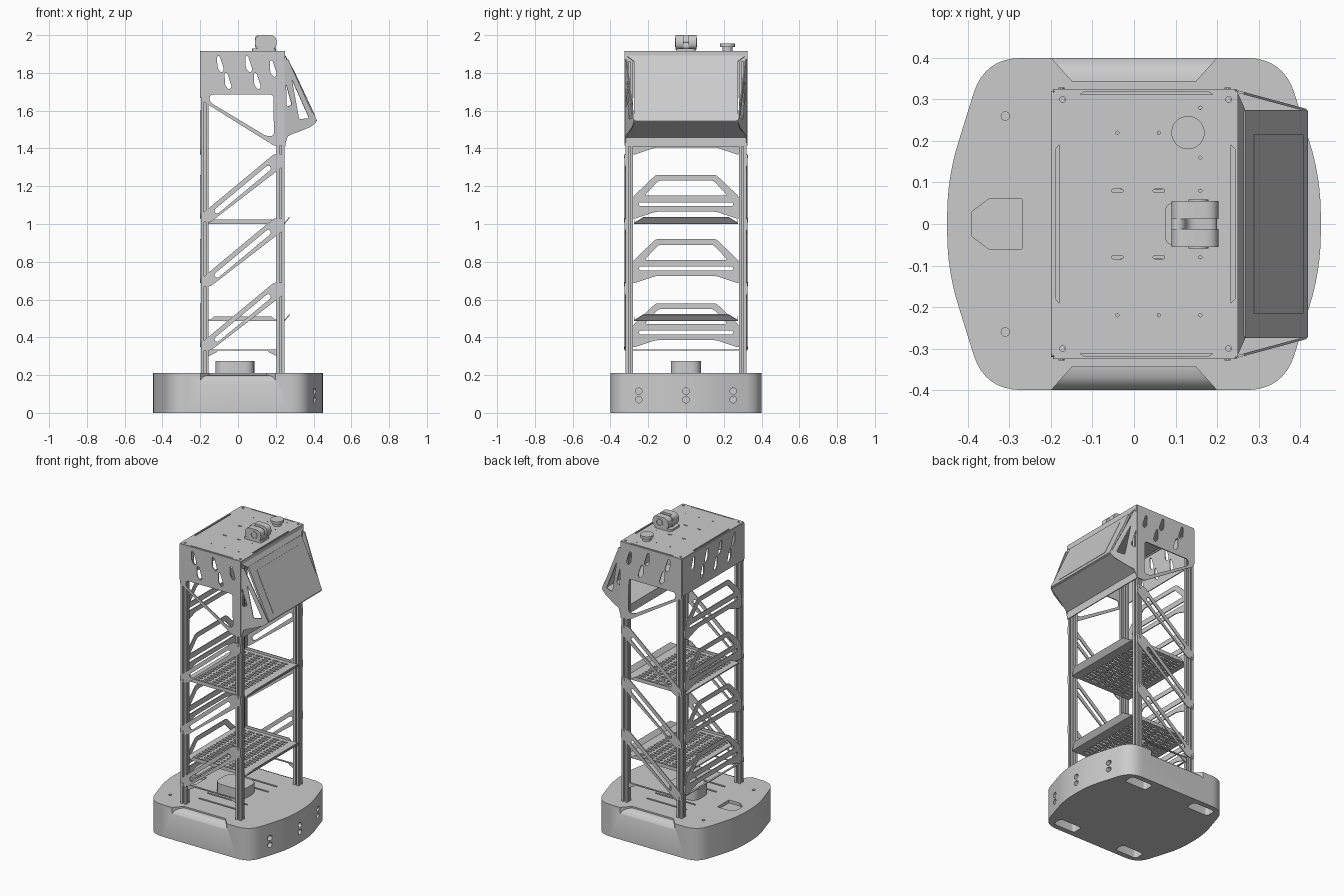
import bpy, bmesh, math
from mathutils import Vector, Matrix

cube = bpy.data.objects.get("Cube")
if cube:
    bpy.data.objects.remove(cube)

grey = bpy.data.materials.new("light_grey_metal")
grey.use_nodes = True
grey.diffuse_color = (0.6, 0.6, 0.6, 1)
grey.node_tree.nodes["Principled BSDF"].inputs["Base Color"].default_value = (0.6, 0.6, 0.6, 1)
X, Y, Z = Vector((1, 0, 0)), Vector((0, 1, 0)), Vector((0, 0, 1))
parts = []


def add_object(name, mesh):
    obj = bpy.data.objects.new(name, mesh)
    bpy.context.collection.objects.link(obj)
    mesh.materials.clear()
    mesh.materials.append(grey)
    parts.append(obj)
    return obj


def rounded(points, radius, steps=5):
    """Round every corner of a polygon."""
    pts, out = [Vector(p) for p in points], []
    for i, p in enumerate(pts):
        ends = []
        for q in (pts[i - 1], pts[(i + 1) % len(pts)]):
            d = q - p
            ends.append(p + d.normalized() * min(radius, d.length * 0.49))
        for k in range(steps + 1):
            t = k / steps
            out.append(ends[0] * (1 - t) ** 2 + p * 2 * t * (1 - t) + ends[1] * t * t)
    return out


def rect(x0, y0, x1, y1):
    return [(x0, y0), (x1, y0), (x1, y1), (x0, y1)]


def circle(x, y, r, n=20):
    return [(x + r * math.cos(2 * math.pi * k / n), y + r * math.sin(2 * math.pi * k / n)) for k in range(n)]


def slot(x0, y0, x1, y1, r, n=5):
    """Capsule outline between two points."""
    a = math.atan2(y1 - y0, x1 - x0) - math.pi / 2
    return [(cx + r * math.cos(a + s + math.pi * k / n), cy + r * math.sin(a + s + math.pi * k / n))
            for cx, cy, s in ((x1, y1, 0), (x0, y0, math.pi)) for k in range(n + 1)]


def teardrop(x, y, s=1):
    shape = [(-0.016, 0.045), (-0.002, 0.045), (0.022, -0.03), (0.008, -0.045), (-0.014, -0.02)]
    return rounded([(x + s * a, y + s * b) for a, b in shape], 0.012, 4)


def plate(name, outline, holes, thick, origin, u=X, v=Y):
    """Extruded profile with holes, centred on the plane spanned by u and v."""
    curve = bpy.data.curves.new(name, "CURVE")
    curve.dimensions, curve.fill_mode, curve.extrude = "2D", "BOTH", thick / 2
    for loop in [outline] + holes:
        spline = curve.splines.new("POLY")
        spline.points.add(len(loop) - 1)
        for point, p in zip(spline.points, loop):
            point.co = (p[0], p[1], 0, 1)
        spline.use_cyclic_u = True
    temp = bpy.data.objects.new(name, curve)
    mesh = bpy.data.meshes.new_from_object(temp)
    bpy.data.objects.remove(temp)
    bpy.data.curves.remove(curve)
    u, v = u.normalized(), v.normalized()
    frame = Matrix((u, v, u.cross(v))).transposed().to_4x4()
    mesh.transform(Matrix.Translation(origin) @ frame)
    bm = bmesh.new()
    bm.from_mesh(mesh)
    bmesh.ops.remove_doubles(bm, verts=bm.verts, dist=1e-5)
    bmesh.ops.recalc_face_normals(bm, faces=bm.faces)
    bm.to_mesh(mesh)
    bm.free()
    return add_object(name, mesh)


def block(name, outline, z0, z1, holes=()):
    return plate(name, outline, list(holes), z1 - z0, (0, 0, (z0 + z1) / 2))


# Drive base
half = [(0.45, -0.11), (0.45, 0.11), (0.36, 0.4), (-0.36, 0.4)]
outline = rounded(half + [(-0.45, 0.11), (-0.45, -0.11), (-0.36, -0.4), (0.36, -0.4)], 0.09, 8)
base = block("drive_base", outline, 0, 0.21)

# Cutters for the base: hatch, slots, pockets, sensor holes and side grips
cutters = [block("hatch_cutter", [(-0.27, -0.06), (-0.27, 0.06), (-0.35, 0.06), (-0.39, 0.03),
                                  (-0.39, -0.03), (-0.35, -0.06)], 0.19, 0.22)]
for s in (-1, 1):
    cutters.append(block("bolt_hole_cutter", circle(-0.31, s * 0.26, 0.01), 0.18, 0.22))
    for y in (0.11, 0.2):
        cutters.append(block("groove_cutter", slot(-0.14, s * y, 0.14, s * y, 0.006), 0.2, 0.22))
    for x in (-0.24, 0.24):
        cutters.append(block("pocket_cutter", rounded(rect(x - 0.08, s * 0.33 - 0.035, x + 0.08, s * 0.33 + 0.035), 0.02),
                             -0.01, 0.08))
    bm = bmesh.new()
    rings = []
    for side in (-1, 1):
        rings.append([bm.verts.new((side * (0.15 + 0.9 * (y - 0.345)), s * y, z)) for y, z in
                      ((0.345, 0.22), (0.345, 0.2), (0.37, 0.197), (0.387, 0.188), (0.398, 0.172), (0.41, 0.15), (0.41, 0.22))])
        bm.faces.new(rings[-1])
    for k in range(len(rings[0])):
        bm.faces.new((rings[0][k - 1], rings[0][k], rings[1][k], rings[1][k - 1]))
    bmesh.ops.recalc_face_normals(bm, faces=bm.faces)
    mesh = bpy.data.meshes.new("grip_cutter")
    bm.to_mesh(mesh)
    bm.free()
    cutters.append(add_object("grip_cutter", mesh))
for y, x in ((-0.25, 0.41), (0, 0.45), (0.25, 0.41)):
    for z in (0.07, 0.115):
        cutters.append(plate("sensor_hole_cutter", circle(y, z, 0.017), [], 0.05, (x, 0, 0), Y, Z))
for c in cutters:
    mod = base.modifiers.new("cut", "BOOLEAN")
    mod.operation, mod.solver, mod.object = "DIFFERENCE", "EXACT", c
base_mesh = bpy.data.meshes.new_from_object(base.evaluated_get(bpy.context.evaluated_depsgraph_get()))
base.modifiers.clear()
base.data = base_mesh
for c in cutters:
    parts.remove(c)
    bpy.data.objects.remove(c)

# Scanner on the base
block("base_scanner", rounded(rect(-0.12, -0.08, 0.087, 0.08), 0.06), 0.21, 0.275)

# Grooved corner posts
side = [(-0.02, -0.02), (-0.005, -0.02), (-0.005, -0.009), (0.005, -0.009), (0.005, -0.02)]
profile = [Matrix.Rotation(k * math.pi / 2, 2) @ Vector(p) for k in range(4) for p in side]
for x in (-0.175, 0.225):
    for y in (-0.3, 0.3):
        plate("corner_post", profile, [], 1.695, (x, y, 1.0575))

# Side walls: diagonal braces, head panels, screen wings, gussets
for s in (-1, 1):
    wall = (0, s * 0.322, 0)
    for i in range(3):
        z = 0.345 + 0.34 * i
        brace = [(-0.195, z - 0.015), (-0.145, z - 0.015), (0.245, z + 0.285), (0.245, z + 0.345),
                 (0.19, z + 0.345), (-0.195, z + 0.025)]
        plate("diagonal_brace", rounded(brace, 0.015), [slot(-0.11, z + 0.045, 0.16, z + 0.27, 0.014)],
              0.006, wall, X, Z)
        for bx, bz in ((-0.175, z), (0.225, z + 0.33)):
            plate("brace_bolt", circle(bx, bz, 0.007, 10), [], 0.008, (0, s * 0.325, 0), X, Z)
    head = [(-0.195, 1.655), (0.19, 1.415), (0.247, 1.415), (0.247, 1.915), (-0.195, 1.915)]
    window = rounded([(-0.15, 1.685), (0.188, 1.685), (0.19, 1.465), (0.15, 1.465), (-0.15, 1.645)], 0.02)
    drops = [teardrop(x, z) for x, z in ((-0.095, 1.845), (-0.055, 1.755), (0.055, 1.845), (0.1, 1.755), (0.185, 1.82))]
    plate("head_side_panel", rounded(head, 0.01), [window] + drops, 0.006, wall, X, Z)
    wing = [(0, 1.415), (0.02, 1.47), (0.07, 1.485), (0.145, 1.515), (0.175, 1.54), (0.02, 1.87), (0, 1.87)]
    gap = [(0.04, 1.765), (0.135, 1.56), (0.08, 1.555)]
    plate("screen_wing", wing, [rounded(gap, 0.01), rounded([(0.008, 1.74), (0.04, 1.63), (0.012, 1.62)], 0.01)],
          0.006, (0.246, s * 0.32, 0), Vector((0.17, -s * 0.046, 0)), Z)
    for x, d in ((-0.155, 1), (0.205, -1)):
        plate("corner_gusset", [(x, 0.335), (x + d * 0.055, 0.335), (x + d * 0.04, 0.32), (x, 0.3)], [],
              0.006, (0, s * 0.3, 0), X, Z)
    block("lower_side_rail", rect(-0.16, s * 0.3 - 0.006, 0.21, s * 0.3 + 0.006), 0.331, 0.336)
block("lower_back_rail", rect(-0.181, -0.285, -0.169, 0.285), 0.331, 0.336)

# Rear arched brackets
for i in range(4):
    z = 0.345 + 0.34 * i
    right = [(0.16, z + 0.04), (0.28, z), (0.3, z + 0.03), (0.28, z + 0.12), (0.16, z + 0.235)]
    arch = right + [(-y, h) for y, h in reversed(right)]
    opening = [(-0.22, z + 0.125), (0.22, z + 0.125), (0.145, z + 0.205), (-0.145, z + 0.205)]
    plate("rear_bracket", rounded(arch, 0.015), [rounded(opening, 0.015), slot(-0.24, z + 0.08, 0.24, z + 0.08, 0.01)],
          0.006, (-0.197, 0, 0), Y, Z)
drops = [teardrop(y, z) for y in (-0.21, -0.07, 0.07, 0.21) for z in (1.845,)]
drops += [teardrop(y + 0.045, 1.755) for y in (-0.21, -0.07, 0.07)]
plate("head_rear_panel", rounded(rect(-0.32, 1.67, 0.32, 1.915), 0.01), drops, 0.006, (-0.197, 0, 0), Y, Z)

# Perforated shelves with raised edges
for z in (0.49, 1.005):
    holes = [slot(x, y, x + 0.035, y, 0.007, 3) for x in [-0.15 + 0.06 * k for k in range(6)]
             for y in [-0.24 + 0.03 * k for k in range(17)]]
    block("shelf", rect(-0.192, -0.276, 0.25, 0.276), z - 0.004, z + 0.004, holes)
    for s in (-1, 1):
        plate("shelf_side_edge", [(-0.15, z), (0.2, z), (0.18, z + 0.02), (-0.13, z + 0.02)], [], 0.005,
              (0, s * 0.274, 0), X, Z)
    plate("shelf_front_lip", [(-0.275, 0), (0.275, 0), (0.225, 0.04), (-0.225, 0.04)], [], 0.005,
          (0.248, 0, z), Y, Vector((0.025, 0, 0.03)))

# Tilted screen and its housing
slope = Vector((0.15, 0, -0.32))
plate("screen_panel", rounded(rect(-0.275, 0, 0.275, 0.355), 0.008), [], 0.014, (0.262, 0, 1.865), Y, slope)
plate("screen_glass", rect(-0.215, 0.045, 0.215, 0.325), [], 0.004, (0.2685, 0, 1.868), Y, slope)
plate("screen_underside", [(-0.275, 0), (0.275, 0), (0.32, 0.183), (-0.32, 0.183)], [], 0.006,
      (0.412, 0, 1.54), Y, Vector((-0.165, 0, -0.08)))
plate("screen_top_cap", [(-0.32, 0), (0.32, 0), (0.275, 0.04), (-0.275, 0.04)], [], 0.005,
      (0.246, 0, 1.895), Y, Vector((0.02, 0, -0.035)))
plate("head_front_strip", rect(-0.32, 1.86, 0.32, 1.915), [], 0.006, (0.247, 0, 0), Y, Z)
plate("front_crossbar", rect(-0.32, 1.41, 0.32, 1.465), [], 0.006, (0.248, 0, 0), Y, Z)

# Top deck with mounting holes and edge slits
holes = [circle(x, y, 0.007, 12) for x in (-0.172, 0.228) for y in (-0.3, 0.3)]
holes += [circle(x, s * 0.22, 0.004, 8) for x in (-0.04, 0.06) for s in (-1, 1)]
holes += [circle(0.16, y, 0.004, 8) for y in (-0.22, -0.08, 0.08, 0.16, 0.28)]
holes += [slot(x - 0.01, s * 0.08, x + 0.01, s * 0.08, 0.004) for x in (-0.04, 0.06) for s in (-1, 1)]
for s in (-1, 1):
    holes.append([(-0.13, s * 0.312), (0.19, s * 0.312), (0.18, s * 0.318), (-0.12, s * 0.318)])
    holes.append([(0.027 + s * 0.207, y) for y in (-0.19, 0.19)] + [(0.027 + s * 0.216, y) for y in (0.18, -0.18)])
block("top_deck", rounded(rect(-0.196, -0.322, 0.25, 0.322), 0.012), 1.908, 1.917, holes)

# Camera: foot, two cheeks, lower middle and lens discs
block("camera_foot", rounded(rect(0.075, -0.05, 0.2, 0.05), 0.02), 1.917, 1.93)
cheek = rounded(rect(0.09, 1.925, 0.204, 2.0), 0.035)
for s in (-1, 1):
    plate("camera_cheek", cheek, [], 0.043, (0, s * 0.0335, 0), X, Z)
    plate("camera_lens_ring", circle(0.155, 1.962, 0.024), [circle(0.155, 1.962, 0.018)], 0.006, (0, s * 0.056, 0), X, Z)
plate("camera_middle", rounded([(0.09, 1.925), (0.2, 1.925), (0.2, 1.96), (0.13, 1.965), (0.12, 1.998), (0.09, 1.998)], 0.02),
      [], 0.026, (0, 0, 0), X, Z)

# Round button on the deck
block("button_neck", circle(0.13, 0.22, 0.026, 32), 1.915, 1.94)
block("button_cap", circle(0.13, 0.22, 0.04, 40), 1.938, 1.955)

# Smooth curved faces, keep edges sharp
bpy.ops.object.select_all(action="DESELECT")
for obj in parts:
    obj.select_set(True)
bpy.context.view_layer.objects.active = base
bpy.ops.object.shade_smooth_by_angle(angle=math.radians(30))
